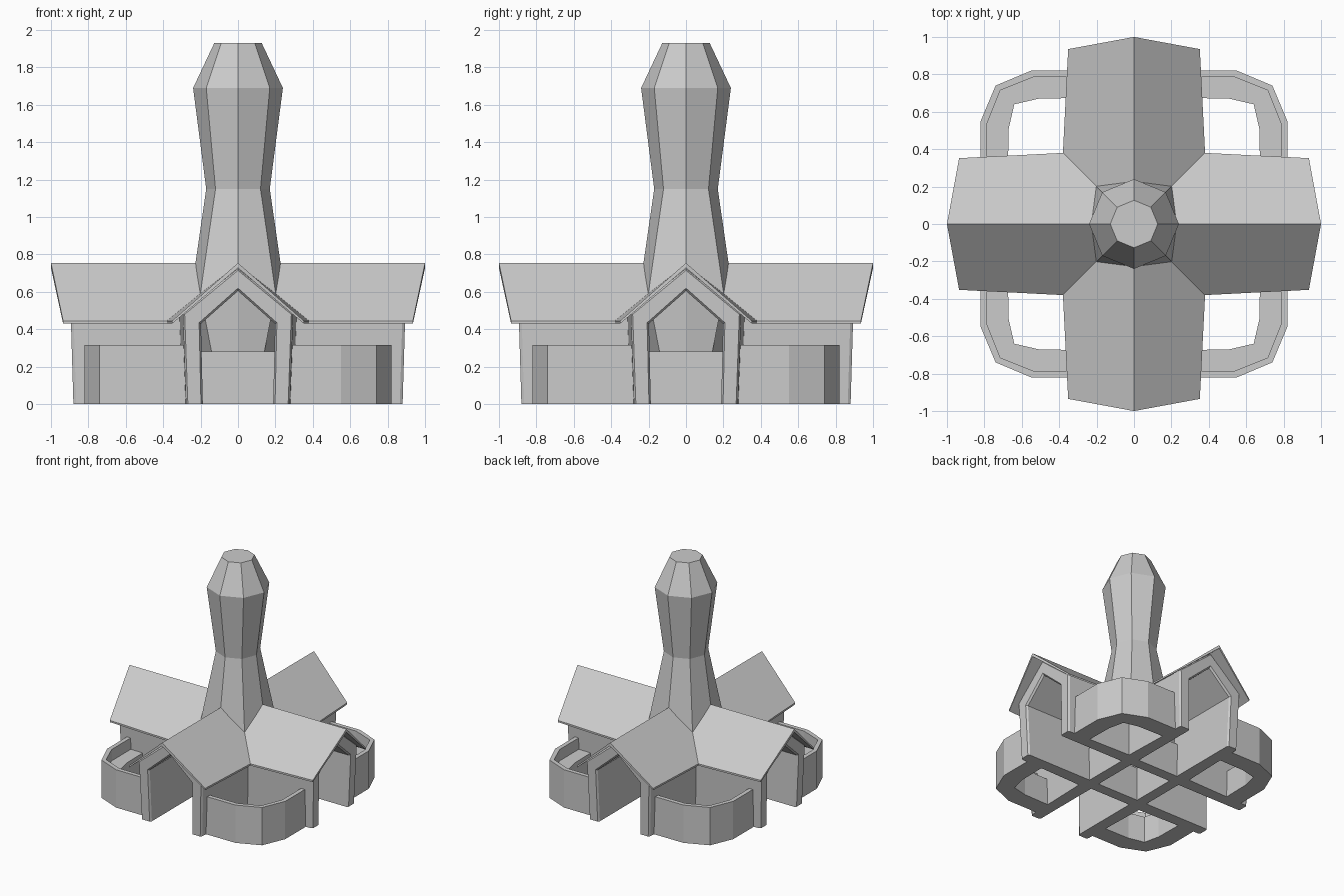
import bpy, bmesh
from math import sin, cos, pi
from mathutils import Matrix

if "Cube" in bpy.data.objects:
    bpy.data.objects.remove(bpy.data.objects["Cube"])


def make(name, build, turns=1):
    """Build a part once, then repeat it in quarter turns about z."""
    bm = bmesh.new()
    for q in range(turns):
        before = set(bm.verts)
        build(bm)
        new = [v for v in bm.verts if v not in before]
        bmesh.ops.rotate(bm, verts=new, cent=(0, 0, 0),
                         matrix=Matrix.Rotation(q * pi / 2, 3, 'Z'))
    bmesh.ops.recalc_face_normals(bm, faces=bm.faces)
    me = bpy.data.meshes.new(name)
    bm.to_mesh(me)
    bm.free()
    ob = bpy.data.objects.new(name, me)
    bpy.context.collection.objects.link(ob)
    return ob


def bridge(bm, a, b, closed):
    n = len(a)
    for i in range(n if closed else n - 1):
        j = (i + 1) % n
        bm.faces.new((a[i], a[j], b[j], b[i]))


# Octagonal tower, its foot following the crossing roofs
def tower(bm):
    rings = []
    for ra, za, rd, zd in [(.20, .28, .20, .28), (.228, .75, .285, .59),
                           (.17, 1.15, .17, 1.15), (.24, 1.69, .24, 1.69),
                           (.127, 1.93, .127, 1.93)]:
        ring = []
        for i in range(8):
            r, z = (rd, zd) if i % 2 else (ra, za)
            ring.append(bm.verts.new((r * cos(i * pi / 4), r * sin(i * pi / 4), z)))
        rings.append(ring)
    for a, b in zip(rings, rings[1:]):
        bridge(bm, a, b, True)
    bm.faces.new(rings[0])
    bm.faces.new(rings[-1])


# One roof wing: two slopes with a thin eave
def roof_wing(bm):
    def sheet(ridge, eave):
        return [bm.verts.new(p) for p in
                [(0, 0, ridge), (.38, -.38, eave), (.935, -.352, eave),
                 (1, 0, ridge), (.935, .352, eave), (.38, .38, eave)]]
    top, low = sheet(.755, .445), sheet(.728, .43)
    for s in (top, low):
        bm.faces.new(s[:4])
        bm.faces.new((s[0], s[3], s[4], s[5]))
    bridge(bm, top[1:], low[1:], False)


# One hollow gabled wing, open at its end and underneath
def wing_walls(bm):
    def arch(s, foot, shoulder, zs, za, lean=.03):
        return [bm.verts.new((s + lean * z, y, z)) for y, z in
                [(-foot, 0), (-shoulder, zs), (0, za), (shoulder, zs), (foot, 0)]]
    loops = [arch(.24, .297, .315, .475, .725, 0),
             arch(.865, .278, .295, .485, .725),
             arch(.88, .268, .285, .48, .715),
             arch(.88, .198, .208, .435, .62),
             arch(.865, .188, .198, .43, .605),
             arch(.24, .188, .198, .43, .605, 0)]
    for i in range(len(loops)):
        bridge(bm, loops[i], loops[(i + 1) % len(loops)], False)
    for end in (0, -1):
        bm.faces.new([l[end] for l in loops])


# Low wall crossing the inner end of a wing
def cross_wall(bm):
    m = Matrix.Translation((.235, 0, .14)) @ Matrix.Diagonal((.09, .56, .28, 1))
    bmesh.ops.create_cube(bm, size=1, matrix=m)


# Faceted corner enclosure: tall outer rim with a lower inner ledge
def enclosure(bm):
    def path(half):
        return half + [(y, x) for x, y in reversed(half[:-1])]
    outer = path([(.25, .82), (.55, .82), (.74, .74)])
    mid = path([(.25, .785), (.54, .785), (.715, .715)])
    inner = path([(.25, .675), (.51, .67), (.64, .64)])
    sections = []
    for o, m, i in zip(outer, mid, inner):
        sections.append([bm.verts.new((*p, z)) for p, z in
                         [(o, 0), (o, .315), (m, .315), (m, .22), (i, .22), (i, 0)]])
    for a, b in zip(sections, sections[1:]):
        bridge(bm, a, b, True)
    bm.faces.new(sections[0])
    bm.faces.new(sections[-1])


make("tower", tower)
make("roof", roof_wing, 4)
make("wing_walls", wing_walls, 4)
make("inner_cross_walls", cross_wall, 4)
make("corner_enclosures", enclosure, 4)
